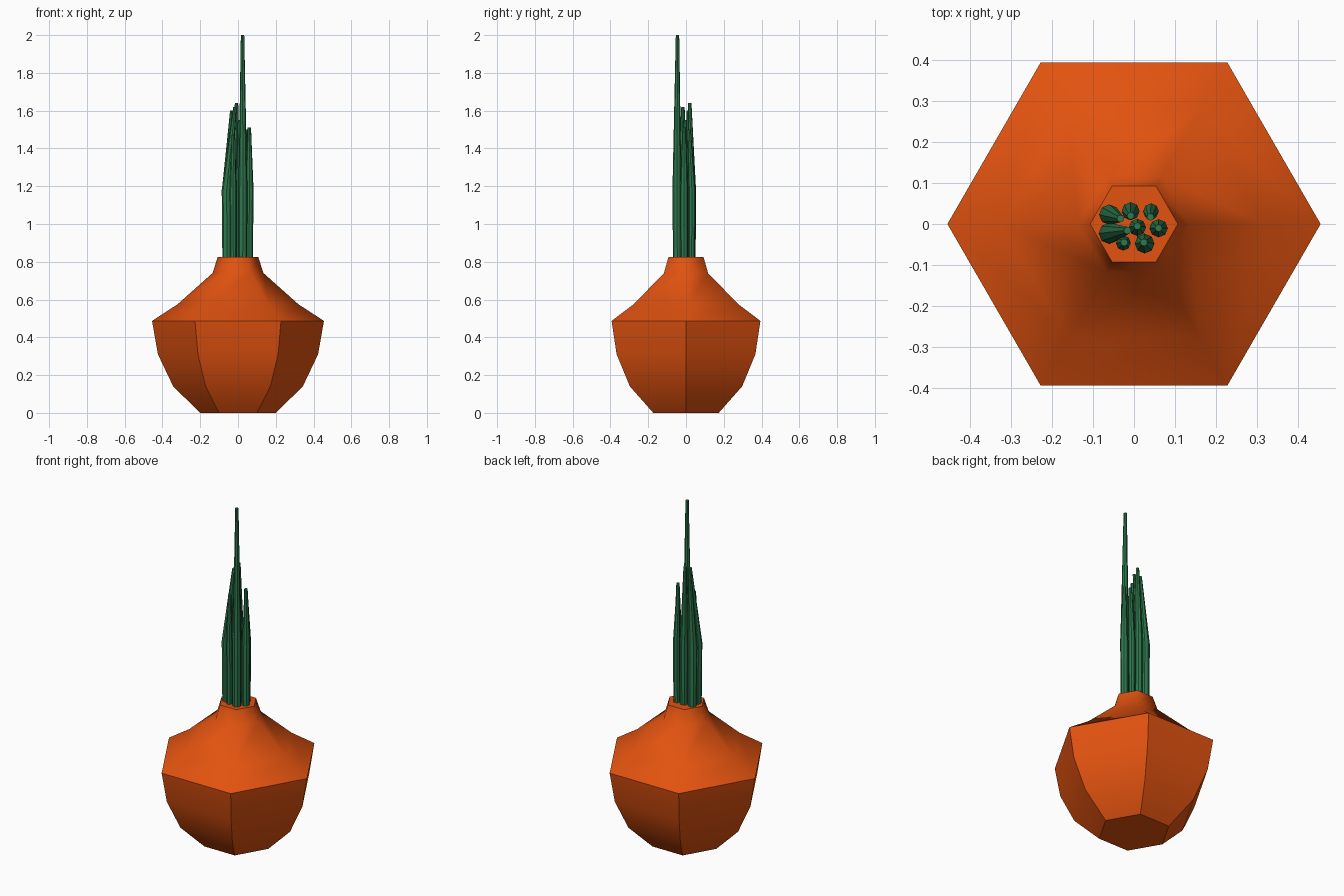
import bpy
import bmesh
from math import cos, sin, tau

cube = bpy.data.objects.get("Cube")
if cube:
    bpy.data.objects.remove(cube, do_unlink=True)


def make_material(name, rgb):
    mat = bpy.data.materials.new(name)
    mat.use_nodes = True
    mat.diffuse_color = (*rgb, 1)
    bsdf = mat.node_tree.nodes["Principled BSDF"]
    bsdf.inputs["Base Color"].default_value = (*rgb, 1)
    bsdf.inputs["Roughness"].default_value = 0.8
    return mat


def ring_solid(name, rings, sides, mat, is_sharp):
    """Closed solid through rings of (x, y, z, radius)."""
    bm = bmesh.new()
    loops = []
    for x, y, z, r in rings:
        loops.append([bm.verts.new((x + r * cos(tau * i / sides),
                                    y + r * sin(tau * i / sides), z))
                      for i in range(sides)])
    for low, high in zip(loops, loops[1:]):
        for i in range(sides):
            j = (i + 1) % sides
            bm.faces.new((low[i], low[j], high[j], high[i]))
    bm.faces.new(loops[0][::-1])
    bm.faces.new(loops[-1])
    bm.normal_update()
    for face in bm.faces:
        face.smooth = True
    for edge in bm.edges:
        edge.smooth = not is_sharp(edge)
    mesh = bpy.data.meshes.new(name)
    bm.to_mesh(mesh)
    bm.free()
    mesh.materials.append(mat)
    obj = bpy.data.objects.new(name, mesh)
    bpy.context.collection.objects.link(obj)
    return obj


orange = make_material("bulb orange", (0.76, 0.085, 0.005))
green = make_material("leaf green", (0.027, 0.19, 0.075))

# Six-sided bulb: crisp ribs below the waist, soft shoulders above it
WAIST, TOP = 0.487, 0.825
profile = [(0, 0.2), (0.14, 0.343), (0.31, 0.424), (WAIST, 0.455),
           (0.575, 0.32), (0.74, 0.135), (TOP, 0.107)]


def bulb_sharp(edge):
    a, b = sorted(v.co.z for v in edge.verts)
    level = b - a < 0.001
    if level:
        return any(abs(a - z) < 0.001 for z in (0, WAIST, TOP))
    return b < WAIST + 0.001


ring_solid("bulb", [(0, 0, z, r) for z, r in profile], 6, orange, bulb_sharp)

# Leaves: root x, y, radius, then tip x, y, z
leaves = [
    (-0.058, 0.022, 0.025, -0.033, 0.013, 1.60),
    (-0.058, -0.022, 0.026, -0.016, -0.016, 1.62),
    (-0.008, 0.030, 0.022, -0.008, 0.020, 1.64),
    (-0.025, -0.045, 0.018, -0.024, -0.045, 1.47),
    (0.008, -0.008, 0.021, 0.008, -0.005, 1.55),
    (0.025, -0.046, 0.024, 0.024, -0.045, 2.00),
    (0.040, 0.030, 0.019, 0.040, 0.017, 1.50),
    (0.058, -0.010, 0.022, 0.060, -0.010, 1.51),
]
for n, (x, y, r, tx, ty, tz) in enumerate(leaves, 1):
    rings = [(x, y, 0.8, r * 0.95), (x * 1.04, y * 1.04, 1.18, r),
             (tx, ty, tz, 0.009)]
    ring_solid(f"leaf_{n}", rings, 8, green,
               lambda e: e.calc_face_angle(0) > 0.7)
